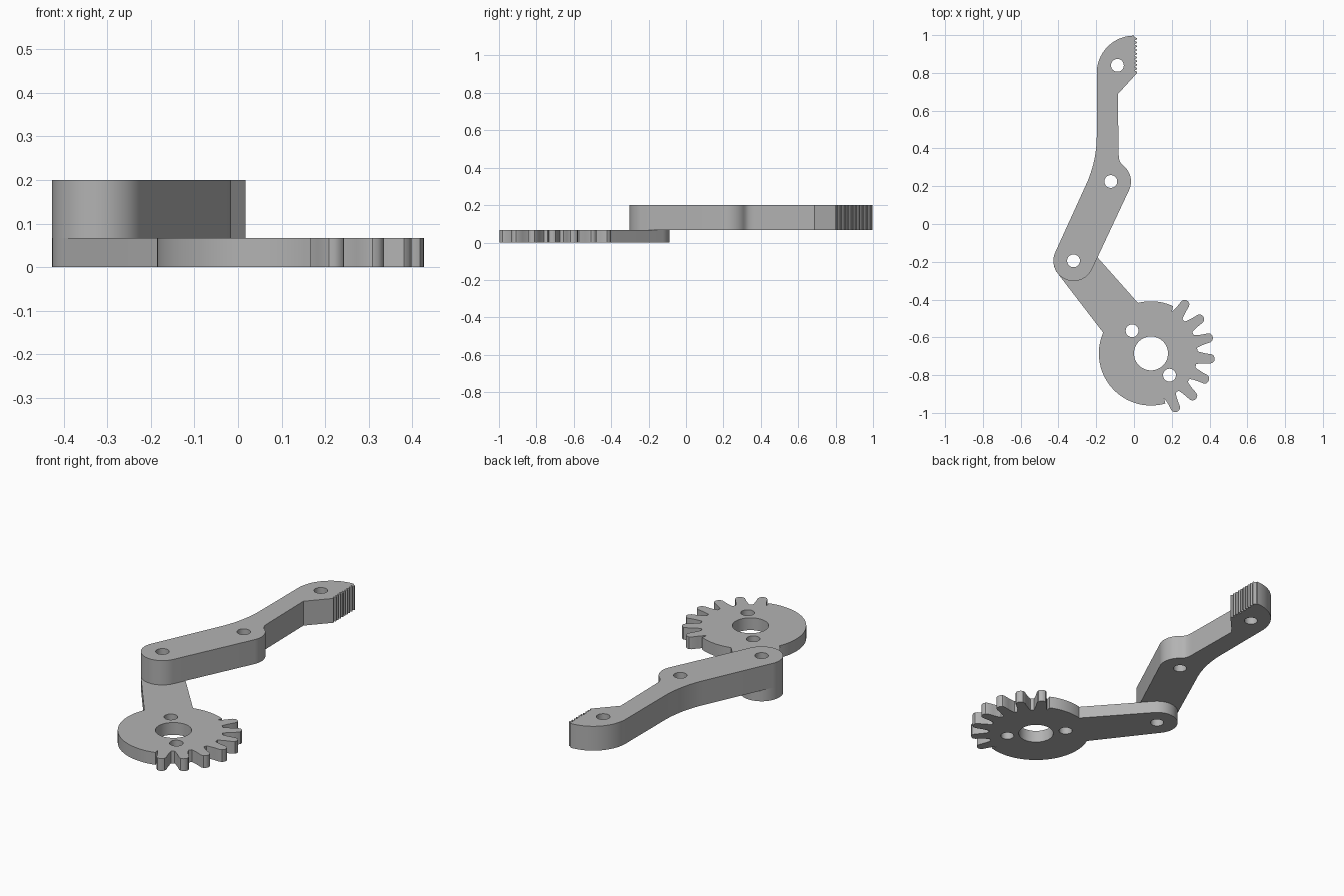
import bpy, bmesh
from math import sin, cos, radians
from mathutils import Vector

cube = bpy.data.objects.get("Cube")
if cube:
    bpy.data.objects.remove(cube)

grey = bpy.data.materials.new("light grey")
grey.use_nodes = True
grey.diffuse_color = (0.45, 0.45, 0.45, 1)
grey.node_tree.nodes["Principled BSDF"].inputs["Base Color"].default_value = grey.diffuse_color


def polar(c, r, a):
    return Vector((c[0] + r * cos(radians(a)), c[1] + r * sin(radians(a))))


def arc(c, r, a0, a1, n=24):
    return [polar(c, r, a0 + (a1 - a0) * i / n) for i in range(n + 1)]


def bend(a, b, c, n=12):
    """Smooth curve from a to c, pulled towards corner b."""
    a, b, c = Vector(a), Vector(b), Vector(c)
    return [a.lerp(b, i / n).lerp(b.lerp(c, i / n), i / n) for i in range(n + 1)]


def hole(c, r, n=32):
    return arc(c, r, 0, 360, n)[:-1]


def plate(name, loops, z0, z1):
    """Solid plate from an outline followed by hole loops."""
    bm = bmesh.new()
    edges = []
    for loop in loops:
        vs = [bm.verts.new((p[0], p[1], z0)) for p in loop]
        edges += [bm.edges.new((vs[i - 1], vs[i])) for i in range(len(vs))]
    bmesh.ops.triangle_fill(bm, use_beauty=True, use_dissolve=False, edges=edges)
    top = bmesh.ops.extrude_face_region(bm, geom=bm.faces[:], use_keep_orig=True)
    moved = [v for v in top["geom"] if isinstance(v, bmesh.types.BMVert)]
    bmesh.ops.translate(bm, verts=moved, vec=(0, 0, z1 - z0))
    bmesh.ops.recalc_face_normals(bm, faces=bm.faces[:])
    mesh = bpy.data.meshes.new(name)
    bm.to_mesh(mesh)
    bm.free()
    mesh.materials.append(grey)
    obj = bpy.data.objects.new(name, mesh)
    bpy.context.collection.objects.link(obj)
    bpy.ops.object.select_all(action='DESELECT')
    obj.select_set(True)
    bpy.context.view_layer.objects.active = obj
    bpy.ops.object.shade_smooth_by_angle(angle=radians(30))


GEAR, JOINT, ELBOW, TIP = (0.09, -0.685), (-0.32, -0.195), (-0.123, 0.225), (-0.088, 0.84)
BOLT, END, SPLIT, TOP = 0.034, 0.107, 0.067, 0.2

# Gear lever: disc with teeth on one side and a round-ended arm
outline = arc(JOINT, END, 41.6, 218.4)
outline += arc(GEAR, 0.276, 156.5, 286, 40)
tooth = [(0.246, 8), (0.262, 6.6), (0.29, 5.2), (0.32, 4.4), (0.332, 3.2), (0.338, 1.2)]
for k in range(7):
    mid = 294.2 + 20.2 * k
    outline += [polar(GEAR, r, mid - a) for r, a in tooth]
    outline += [polar(GEAR, r, mid + a) for r, a in reversed(tooth)]
outline += arc(GEAR, 0.276, 425, 464.5, 14)
plate("gear_lever", [outline, hole(GEAR, 0.09, 48), hole(JOINT, BOLT),
                     hole((-0.01, -0.565), BOLT), hole((0.188, -0.80), BOLT)], 0, SPLIT)

# Gripper finger: bent arm with a serrated jaw
finger = arc(JOINT, END, 155, 335)
finger += arc(ELBOW, END, -25, 54, 16)
finger += bend((-0.066, 0.318), (-0.081, 0.332), (-0.081, 0.37), 6)
finger += [Vector((-0.086, 0.687))]
teeth = 10
for i in range(teeth):
    y = 0.8 + 0.198 * i / teeth
    finger += [Vector((0.017, y)), Vector((0.017, y + 0.005)), Vector((0.002, y + 0.0125))]
finger += arc((0, 0.8), 0.197, 90, 180)
finger += bend((-0.197, 0.47), (-0.197, 0.333), (-0.253, 0.21))
plate("gripper_finger", [finger] + [hole(c, BOLT) for c in (JOINT, ELBOW, TIP)], SPLIT, TOP)
